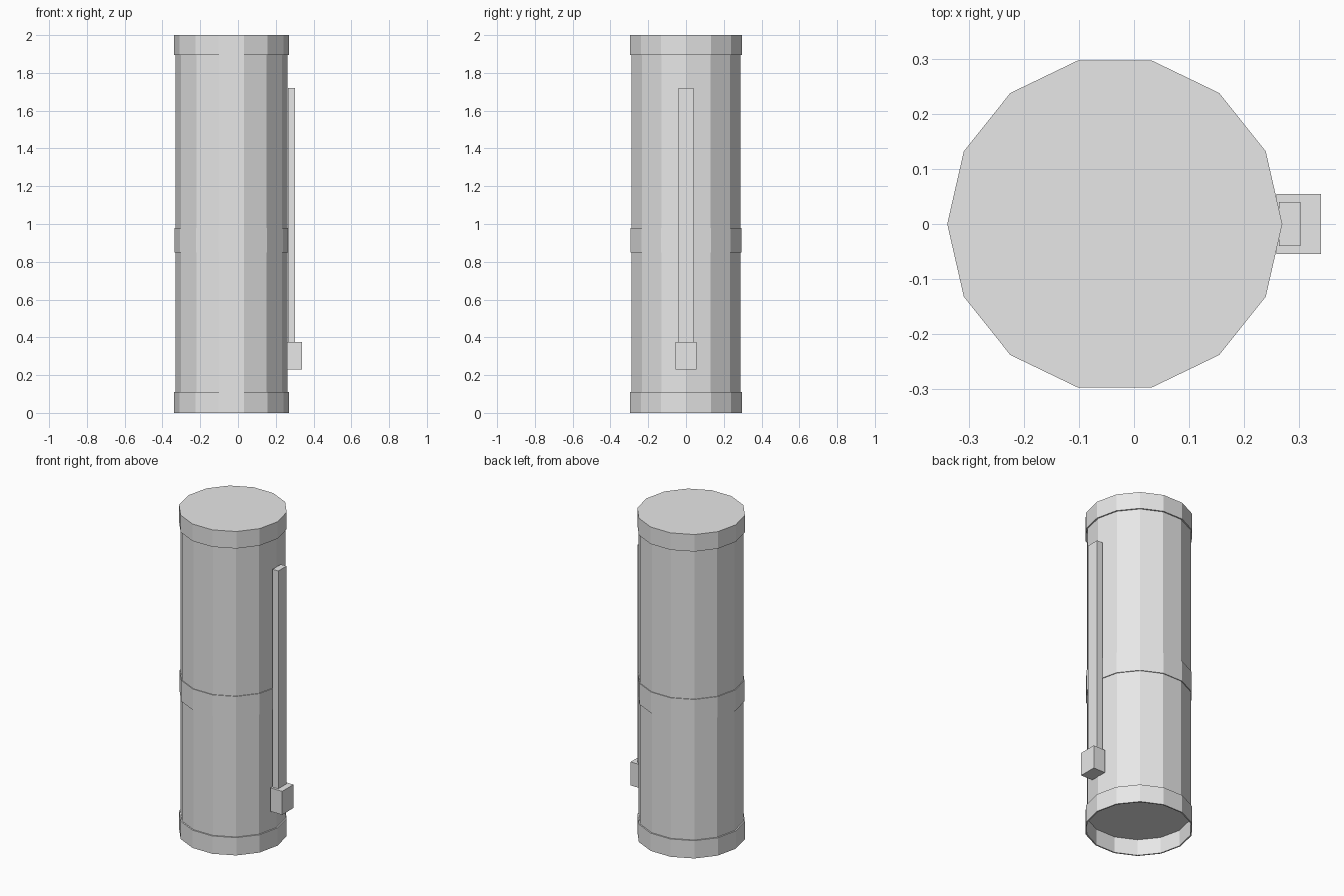
import bpy, bmesh, math

if "Cube" in bpy.data.objects:
    bpy.data.objects.remove(bpy.data.objects["Cube"])

SIDES = 14
CX = -0.035          # axis of the canister
BODY_R = 0.297

grey = bpy.data.materials.new("light_grey")
grey.diffuse_color = (0.8, 0.8, 0.8, 1)
grey.use_nodes = True
grey.node_tree.nodes["Principled BSDF"].inputs["Base Color"].default_value = grey.diffuse_color


def finish(name, bm):
    bmesh.ops.recalc_face_normals(bm, faces=bm.faces)
    mesh = bpy.data.meshes.new(name)
    bm.to_mesh(mesh)
    bm.free()
    mesh.materials.append(grey)
    bpy.context.collection.objects.link(bpy.data.objects.new(name, mesh))


def lathe(name, profile, closed=False):
    """Revolve (radius, z) points; open profiles are capped at both ends."""
    bm = bmesh.new()
    loops = []
    for r, z in profile:
        angles = [2 * math.pi * i / SIDES for i in range(SIDES)]
        loops.append([bm.verts.new((CX + r * math.cos(a), r * math.sin(a), z)) for a in angles])
    pairs = list(zip(loops, loops[1:]))
    if closed:
        pairs.append((loops[-1], loops[0]))
    else:
        bm.faces.new(loops[0])
        bm.faces.new(loops[-1])
    for lo, hi in pairs:
        for i in range(SIDES):
            j = (i + 1) % SIDES
            bm.faces.new((lo[i], lo[j], hi[j], hi[i]))
    finish(name, bm)


def ring(name, r_in, r_out, z0, z1):
    lathe(name, [(r_in, z0), (r_out, z0), (r_out, z1), (r_in, z1)], closed=True)


def box(name, x0, x1, half_y, z0, z1):
    bm = bmesh.new()
    bmesh.ops.create_cube(bm, size=1)
    for v in bm.verts:
        v.co = (x1 if v.co.x > 0 else x0,
                half_y if v.co.y > 0 else -half_y,
                z1 if v.co.z > 0 else z0)
    finish(name, bm)


# Canister body with a raised floor, bands and solid lid
lathe("body", [(BODY_R, 0.10), (BODY_R, 1.95)])
ring("base_rim", BODY_R, 0.305, 0.0, 0.11)
ring("middle_band", BODY_R, 0.302, 0.85, 0.98)
lathe("lid", [(0.305, 1.895), (0.305, 2.0)])

# Side gauge strip and tap block
box("gauge_strip", 0.264, 0.303, 0.04, 0.375, 1.72)
box("tap_block", 0.259, 0.34, 0.055, 0.23, 0.375)
